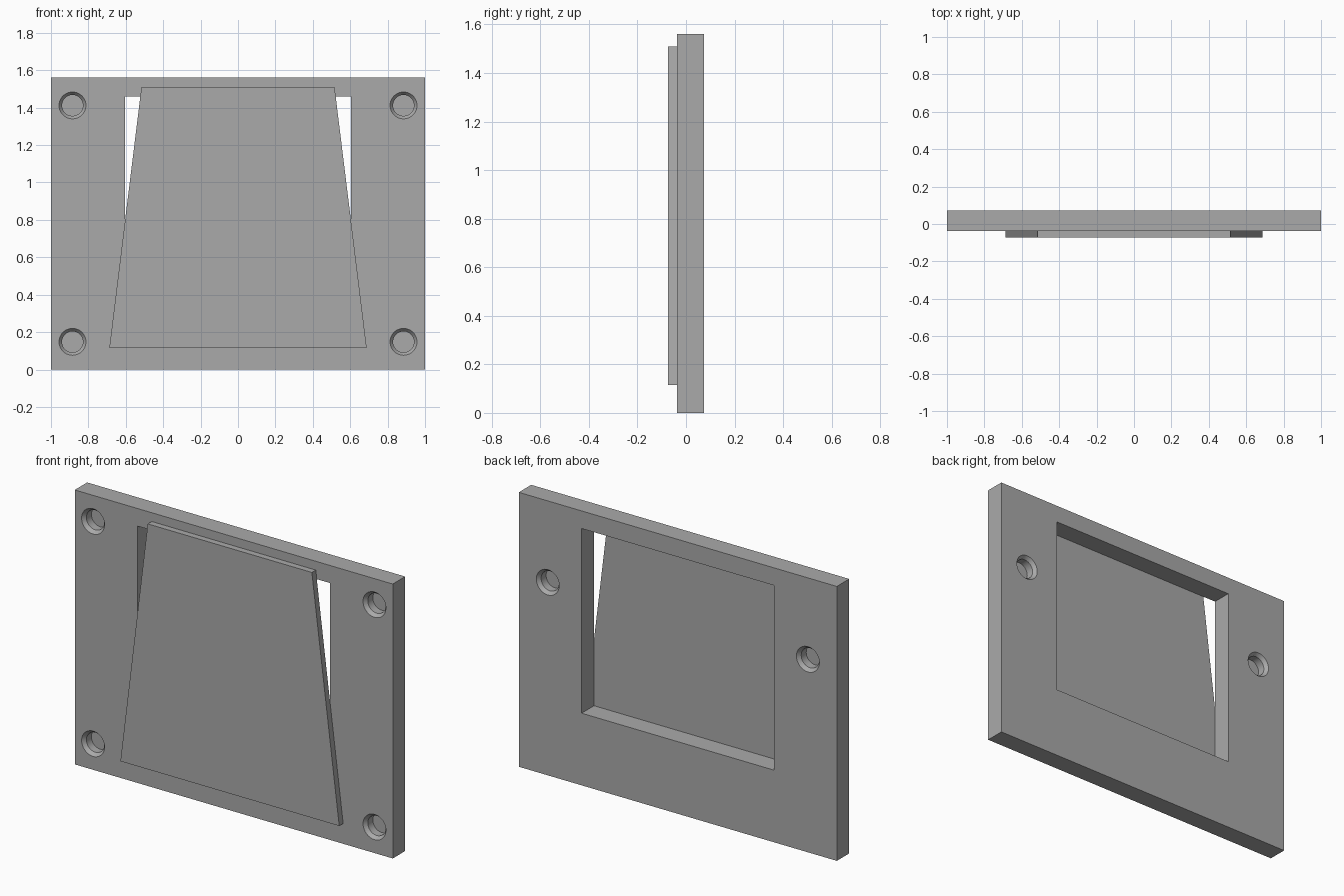
import bpy, bmesh, math
from mathutils import Matrix, Vector

cube = bpy.data.objects.get("Cube")
if cube:
    bpy.data.objects.remove(cube, do_unlink=True)

grey = bpy.data.materials.new("plain_grey")
grey.use_nodes = True
colour = (0.4, 0.4, 0.4, 1)
grey.diffuse_color = colour
grey.node_tree.nodes["Principled BSDF"].inputs["Base Color"].default_value = colour

WIDTH, HEIGHT = 2.0, 1.56
FRONT, SEAM, BACK = -0.0735, -0.038, 0.0735


def make_object(name, bm):
    bmesh.ops.recalc_face_normals(bm, faces=bm.faces)
    mesh = bpy.data.meshes.new(name)
    bm.to_mesh(mesh)
    bm.free()
    mesh.materials.append(grey)
    obj = bpy.data.objects.new(name, mesh)
    bpy.context.collection.objects.link(obj)
    return obj


def slab(name, outline, y0, y1):
    """Extrude an x-z outline from y0 to y1."""
    bm = bmesh.new()
    face = bm.faces.new([bm.verts.new((x, y0, z)) for x, z in outline])
    grown = bmesh.ops.extrude_face_region(bm, geom=[face])["geom"]
    verts = [v for v in grown if isinstance(v, bmesh.types.BMVert)]
    bmesh.ops.translate(bm, verts=verts, vec=(0, y1 - y0, 0))
    return make_object(name, bm)


def trapezoid(bottom, top, z0, z1):
    return [(-bottom, z0), (bottom, z0), (top, z1), (-top, z1)]


def hole_cutter(x, z, y, inward):
    """Blind hole with a chamfered mouth, revolved about the y axis."""
    profile = [(0, -0.02), (0.072, -0.02), (0.072, 0), (0.056, 0.02), (0.056, 0.065), (0, 0.065)]
    bm = bmesh.new()
    verts = [bm.verts.new((r, d * inward, 0)) for r, d in profile]
    edges = [bm.edges.new(pair) for pair in zip(verts, verts[1:])]
    bmesh.ops.spin(bm, geom=verts + edges, cent=(0, 0, 0), axis=(0, 1, 0),
                   angle=math.tau, steps=40)
    bmesh.ops.remove_doubles(bm, verts=bm.verts, dist=0.0001)
    bmesh.ops.transform(bm, verts=bm.verts, matrix=Matrix.Translation(Vector((x, y, z))))
    return make_object("hole_cutter", bm)


def cut(target, cutter):
    mod = target.modifiers.new("cut", 'BOOLEAN')
    mod.operation = 'DIFFERENCE'
    mod.solver = 'EXACT'
    mod.object = cutter
    bpy.context.view_layer.objects.active = target
    bpy.ops.object.modifier_apply(modifier=mod.name)
    bpy.data.objects.remove(cutter, do_unlink=True)


# Backing plate with its rectangular window
plate = slab("back_plate", trapezoid(WIDTH / 2, WIDTH / 2, 0, HEIGHT), SEAM, BACK)
cut(plate, slab("window_cutter", trapezoid(0.605, 0.605, 0.41, 1.46), SEAM - 0.1, BACK + 0.1))

# Four corner holes in front, two mounting holes behind
for side in (-1, 1):
    for z in (0.148, 1.412):
        cut(plate, hole_cutter(side * 0.885, z, SEAM, 1))
    cut(plate, hole_cutter(side * 0.818, 1.097, BACK, -1))

# Tapered front panel
panel = slab("front_panel", trapezoid(0.688, 0.516, 0.115, 1.51), FRONT, SEAM)

# Smooth hole walls, keep all other edges crisp
bpy.ops.object.select_all(action='DESELECT')
for obj in (plate, panel):
    obj.select_set(True)
bpy.context.view_layer.objects.active = plate
bpy.ops.object.shade_smooth_by_angle(angle=math.radians(30))
